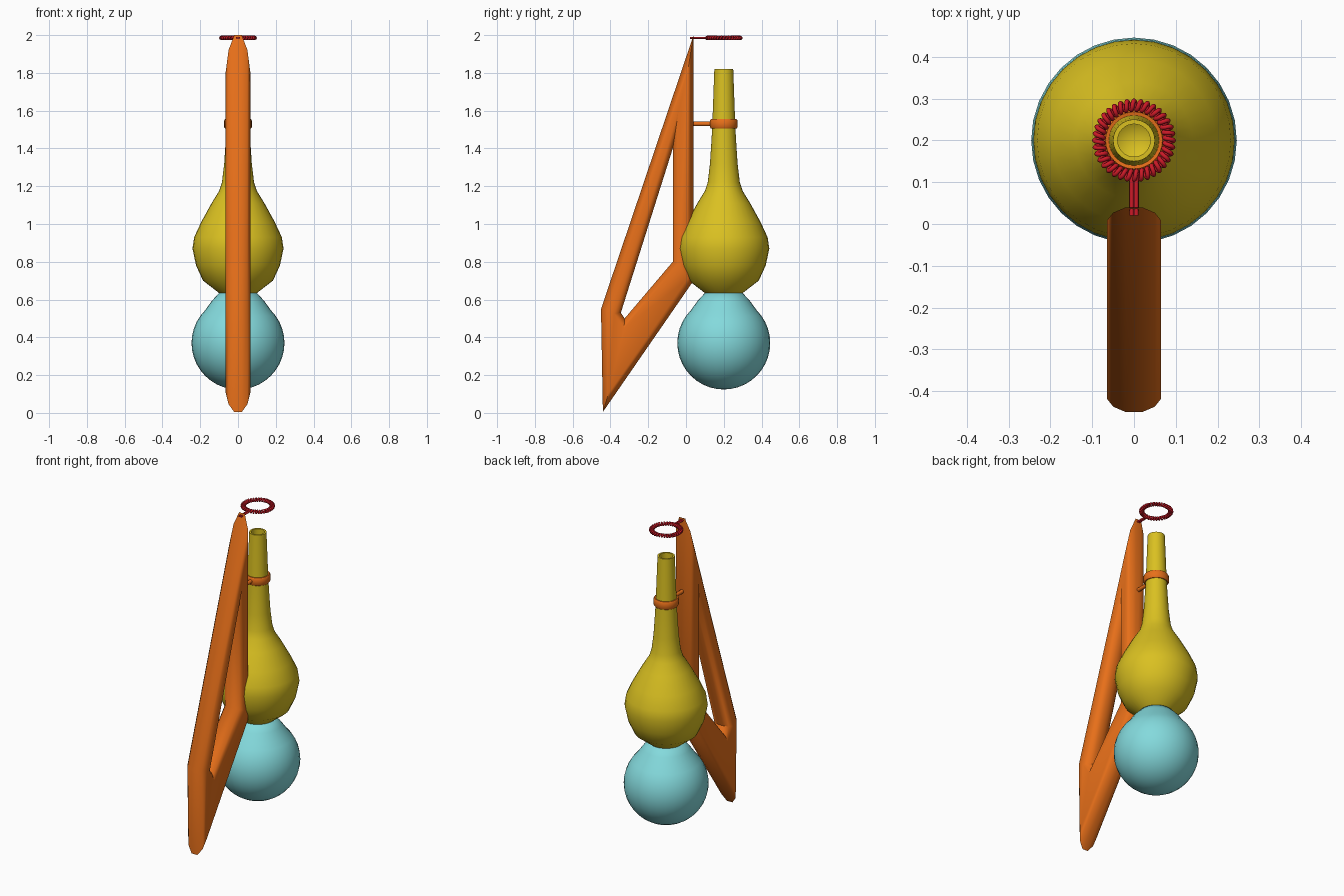
import bpy, bmesh, math
from mathutils import Vector

if "Cube" in bpy.data.objects:
    bpy.data.objects.remove(bpy.data.objects["Cube"])


def material(name, rgb):
    m = bpy.data.materials.new(name)
    m.diffuse_color = (*rgb, 1)
    m.use_nodes = True
    m.node_tree.nodes["Principled BSDF"].inputs["Base Color"].default_value = m.diffuse_color
    return m


ORANGE = material("orange", (0.80, 0.16, 0.01))
YELLOW = material("yellow", (0.70, 0.53, 0.015))
CYAN = material("cyan", (0.23, 0.70, 0.72))
RED = material("red", (0.60, 0.01, 0.02))
AXIS_Y = 0.2


def finish(name, bm, mat, angle=50):
    bmesh.ops.recalc_face_normals(bm, faces=bm.faces)
    mesh = bpy.data.meshes.new(name)
    bm.to_mesh(mesh)
    bm.free()
    ob = bpy.data.objects.new(name, mesh)
    bpy.context.collection.objects.link(ob)
    mesh.materials.append(mat)
    bpy.ops.object.select_all(action='DESELECT')
    ob.select_set(True)
    bpy.context.view_layer.objects.active = ob
    bpy.ops.object.shade_smooth_by_angle(angle=math.radians(angle))
    return ob


def lathe(name, profile, mat, closed=False, seg=32, angle=50):
    """Revolve (radius, z) points about the bulb axis."""
    bm = bmesh.new()
    rings = []
    for r, z in profile:
        n = 1 if r == 0 else seg
        rings.append([bm.verts.new((r * math.cos(2 * math.pi * i / seg),
                                    AXIS_Y + r * math.sin(2 * math.pi * i / seg), z))
                      for i in range(n)])
    pairs = list(zip(rings, rings[1:])) + ([(rings[-1], rings[0])] if closed else [])
    for a, b in pairs:
        for i in range(seg):
            j = (i + 1) % seg
            quad = [a[i % len(a)], a[j % len(a)], b[j % len(b)], b[i % len(b)]]
            bm.faces.new(list(dict.fromkeys(quad)))
    return finish(name, bm, mat, angle)


def inset(poly, d):
    """Move every edge of a clockwise polygon inward by d."""
    out = []
    for i, p in enumerate(poly):
        p = Vector(p)
        e0 = (p - Vector(poly[i - 1])).normalized()
        e1 = (Vector(poly[(i + 1) % len(poly)]) - p).normalized()
        n0, n1 = Vector((e0.y, -e0.x)), Vector((e1.y, -e1.x))
        out.append(p + (n0 + n1) * d / (1 + n0.dot(n1)))
    return out


# Frame: a beveled plate with a tapered window, drawn in (y, z)
OUTER = [(0.04, 2.0), (0.04, 0.70), (-0.44, 0.005), (-0.45, 0.55)]
WINDOW = [(-0.07, 1.40), (-0.07, 0.80), (-0.325, 0.50), (-0.345, 0.53)]
BEVEL = [(-0.065, 0.032), (-0.05, 0.013), (-0.02, 0), (0.02, 0), (0.05, 0.013), (0.065, 0.032)]
bm = bmesh.new()
walls = [[[bm.verts.new((x, p.x, p.y)) for p in inset(poly, sign * d)] for x, d in BEVEL]
         for poly, sign in ((OUTER, 1), (WINDOW, -1))]


def bridge(a, b):
    for i in range(len(a)):
        j = (i + 1) % len(a)
        bm.faces.new((a[i], a[j], b[j], b[i]))


for rings in walls:
    for a, b in zip(rings, rings[1:]):
        bridge(a, b)
bridge(walls[0][0], walls[1][0])
bridge(walls[0][-1], walls[1][-1])
finish("frame", bm, ORANGE, 42)

# Hollow bulb with long open neck
lathe("bulb", [(0, 0.67), (0.085, 0.66), (0.098, 0.633), (0.185, 0.70), (0.222, 0.78),
               (0.241, 0.87), (0.232, 0.93), (0.195, 1.01), (0.14, 1.11), (0.10, 1.175),
               (0.085, 1.22), (0.073, 1.32), (0.064, 1.46), (0.058, 1.60), (0.05, 1.82),
               (0.039, 1.82), (0.044, 1.60), (0.05, 1.40), (0, 1.36)], YELLOW)

# Ball hanging below the bulb
R, CZ = 0.246, 0.37
ball = [(R * math.sin(math.radians(a)), CZ - R * math.cos(math.radians(a)))
        for a in range(0, 136, 9)]
lathe("ball", ball + [(0.137, 0.595), (0.097, 0.638), (0, 0.645)], CYAN)

# Collar around the neck
lathe("collar", [(0.056, 1.507), (0.068, 1.505), (0.073, 1.512), (0.073, 1.548),
                 (0.068, 1.555), (0.056, 1.553)], ORANGE, closed=True)


def wire(name, paths, radius, mat, cyclic=False):
    cu = bpy.data.curves.new(name, 'CURVE')
    cu.dimensions = '3D'
    cu.bevel_depth = radius
    cu.bevel_resolution = 2
    cu.use_fill_caps = True
    for pts in paths:
        sp = cu.splines.new('POLY')
        sp.points.add(len(pts) - 1)
        for q, p in zip(sp.points, pts):
            q.co = (*p, 1)
        sp.use_cyclic_u = cyclic
        sp.use_smooth = True
    cu.materials.append(mat)
    ob = bpy.data.objects.new(name, cu)
    bpy.context.collection.objects.link(ob)
    return ob


# Pin joining collar and frame
wire("collar_pin", [[(0, 0.01, 1.53), (0, 0.135, 1.53)]], 0.012, ORANGE)

# Coiled wire loop above the neck, on a double wire stem
TURNS, STEPS = 36, 10
coil = []
for k in range(TURNS * STEPS):
    u = 2 * math.pi * k / (TURNS * STEPS)
    v = u * TURNS
    r = 0.084 + 0.011 * math.cos(v)
    coil.append((r * math.cos(u), AXIS_Y + r * math.sin(u), 1.985 + 0.007 * math.sin(v)))
wire("coil_loop", [coil], 0.0055, RED, cyclic=True)
wire("coil_stem", [[(x, 0.02, 1.985), (x, 0.12, 1.985)] for x in (-0.0055, 0.0055)], 0.0055, RED)
